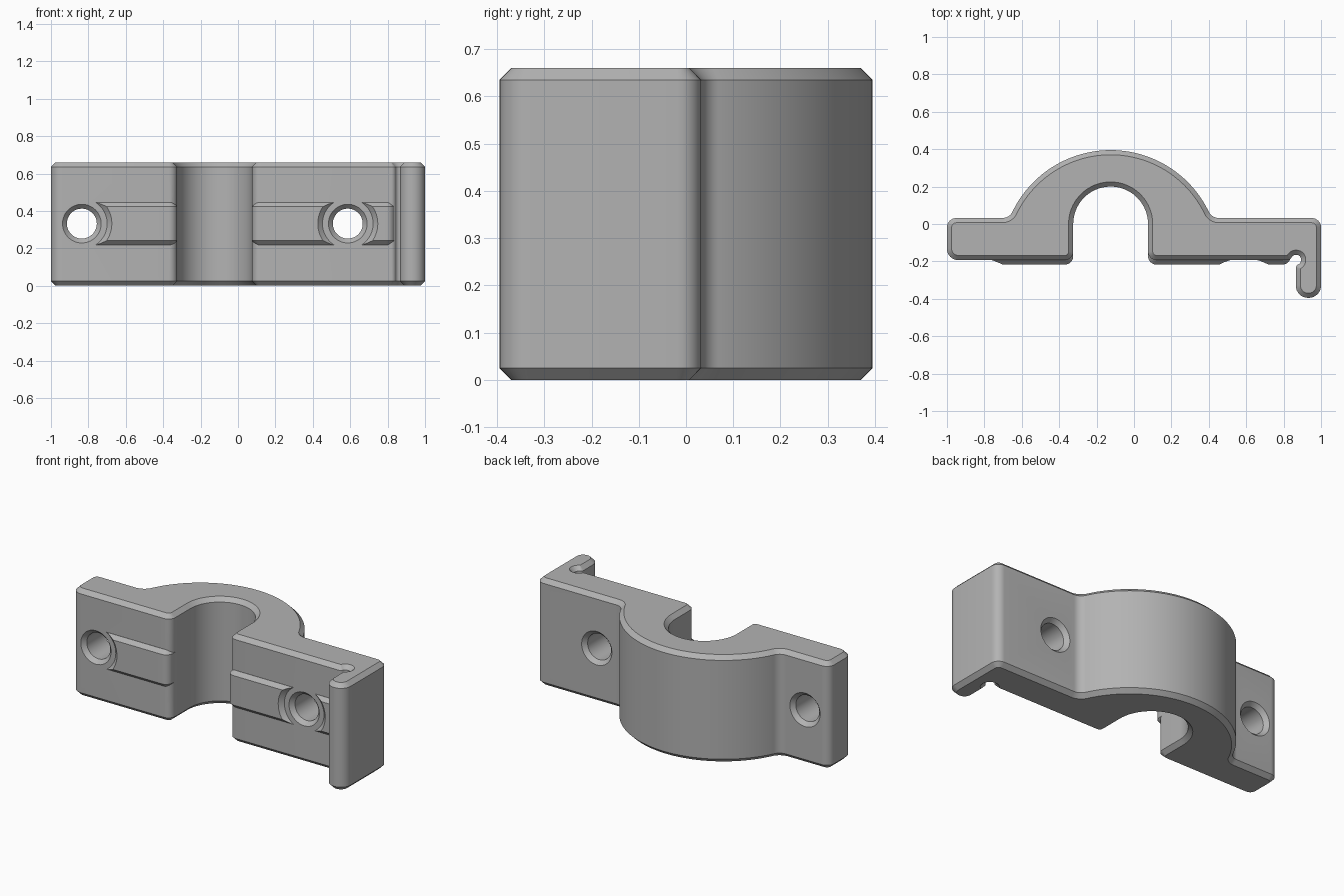
import bpy, bmesh, math
from mathutils import Vector

if "Cube" in bpy.data.objects:
    bpy.data.objects.remove(bpy.data.objects["Cube"])

grey = bpy.data.materials.new("plain grey")
grey.use_nodes = True
colour = (0.45, 0.45, 0.45, 1)
grey.diffuse_color = colour
grey.node_tree.nodes["Principled BSDF"].inputs["Base Color"].default_value = colour

FRONT, BACK, HEIGHT, CHAMFER = -0.193, 0.032, 0.66, 0.025
PIPE_X = -0.125
HOLES = (-0.835, 0.587)
HOLE_Z = 0.332


def arc(cx, cy, r, start, end, steps):
    """Unrounded outline points along an arc, angles in degrees."""
    angles = [math.radians(start + (end - start) * i / steps) for i in range(steps + 1)]
    return [(cx + r * math.cos(a), cy + r * math.sin(a), 0) for a in angles]


def round_corners(points, steps=8):
    """Replace each (x, y, radius) corner by a tangent arc."""
    out = []
    for i, (x, y, r) in enumerate(points):
        p = Vector((x, y))
        if r == 0:
            out.append(p)
            continue
        a = (Vector(points[i - 1][:2]) - p).normalized()
        b = (Vector(points[(i + 1) % len(points)][:2]) - p).normalized()
        half = a.angle(b) / 2
        centre = p + (a + b).normalized() * (r / math.sin(half))
        s = p + a * (r / math.tan(half)) - centre
        e = p + b * (r / math.tan(half)) - centre
        sweep = s.angle(e)
        for k in range(steps + 1):
            t = k / steps
            out.append(centre + (s * math.sin((1 - t) * sweep) + e * math.sin(t * sweep)) / math.sin(sweep))
    return out


def inset(points, d):
    """Move a counter-clockwise outline inwards by d."""
    out = []
    for i, p in enumerate(points):
        u = (p - points[i - 1]).normalized()
        v = (points[(i + 1) % len(points)] - p).normalized()
        n, m = Vector((-u.y, u.x)), Vector((-v.y, v.x))
        out.append(p + (n + m) * (d / (1 + n.dot(m))))
    return out


def loft(name, rings):
    """Closed solid through rings of equal length, capped at both ends."""
    bm = bmesh.new()
    loops = [[bm.verts.new(co) for co in ring] for ring in rings]
    count = len(loops[0])
    for low, high in zip(loops, loops[1:]):
        for i in range(count):
            j = (i + 1) % count
            bm.faces.new((low[i], low[j], high[j], high[i]))
    bm.faces.new(loops[0][::-1])
    bm.faces.new(loops[-1])
    bmesh.ops.recalc_face_normals(bm, faces=bm.faces)
    mesh = bpy.data.meshes.new(name)
    bm.to_mesh(mesh)
    bm.free()
    obj = bpy.data.objects.new(name, mesh)
    mesh.materials.append(grey)
    bpy.context.collection.objects.link(obj)
    return obj


def chamfered_prism(name, outline, z0, z1, c):
    pts = round_corners(outline)
    small = inset(pts, c)
    levels = ((small, z0), (pts, z0 + c), (pts, z1 - c), (small, z1))
    return loft(name, [[(p.x, p.y, z) for p in ring] for ring, z in levels])


def turned(name, x, profile, sides=64):
    """Round solid about a y-directed axis from (y, radius) pairs."""
    turn = [2 * math.pi * i / sides for i in range(sides)]
    return loft(name, [[(x + r * math.cos(a), y, HOLE_Z + r * math.sin(a)) for a in turn]
                       for y, r in profile])


def combine(obj, tool, operation):
    tool.hide_render = True
    mod = obj.modifiers.new(operation, "BOOLEAN")
    mod.operation, mod.object, mod.solver = operation, tool, "EXACT"
    bpy.context.view_layer.objects.active = obj
    bpy.ops.object.modifier_apply(modifier=mod.name)
    bpy.data.objects.remove(tool)


# Clamp body: plate with pipe channel, relief notch, hook and arched back
R_OUT, CY_OUT = 0.583, -0.188
foot = math.asin((BACK - CY_OUT) / R_OUT)
half_arch = R_OUT * math.cos(foot)
start = math.degrees(foot) + 4.5
outline = [(-1, FRONT, 0.06), (PIPE_X - 0.2, FRONT, 0.045)]
outline += arc(PIPE_X, 0, 0.2, 180, 0, 40)
outline += [(PIPE_X + 0.2, FRONT, 0.045)]
outline += [(0.835, FRONT, 0.026), (0.85, -0.165, 0.024), (0.893, -0.165, 0.024),
            (0.893, -0.208, 0.024), (0.865, -0.223, 0.026)]
outline += [(0.865, -0.395, 0.066), (1, -0.395, 0.066), (1, BACK, 0.05)]
outline += [(PIPE_X + half_arch, BACK, 0.06)]
outline += arc(PIPE_X, CY_OUT, R_OUT, start, 180 - start, 48)
outline += [(PIPE_X - half_arch, BACK, 0.06), (-1, BACK, 0.05)]
body = chamfered_prism("clamp_body", outline, 0, HEIGHT, CHAMFER)

# Raised front ribs, cleared around the screw holes
for x0, x1, hole in ((-0.82, PIPE_X - 0.2, HOLES[0]), (PIPE_X + 0.2, 0.838, HOLES[1])):
    rib = chamfered_prism("front_rib", [(x0, -0.217, 0.045), (x1, -0.217, 0.045),
                                        (x1, -0.12, 0.03), (x0, -0.12, 0.03)],
                          0.218, 0.446, 0.023)
    clearance = turned("rib_clearance", hole, ((-0.25, 0.195), (-0.183, 0.125)))
    combine(rib, clearance, "DIFFERENCE")
    combine(body, rib, "UNION")

# Screw holes, countersunk on both sides
for hole in HOLES:
    drill = turned("hole_cutter", hole, ((FRONT - 0.02, 0.122), (FRONT + 0.025, 0.08),
                                         (BACK - 0.025, 0.08), (BACK + 0.02, 0.122)))
    combine(body, drill, "DIFFERENCE")

bpy.ops.object.select_all(action="DESELECT")
body.select_set(True)
bpy.context.view_layer.objects.active = body
bpy.ops.object.shade_smooth_by_angle(angle=math.radians(25))
